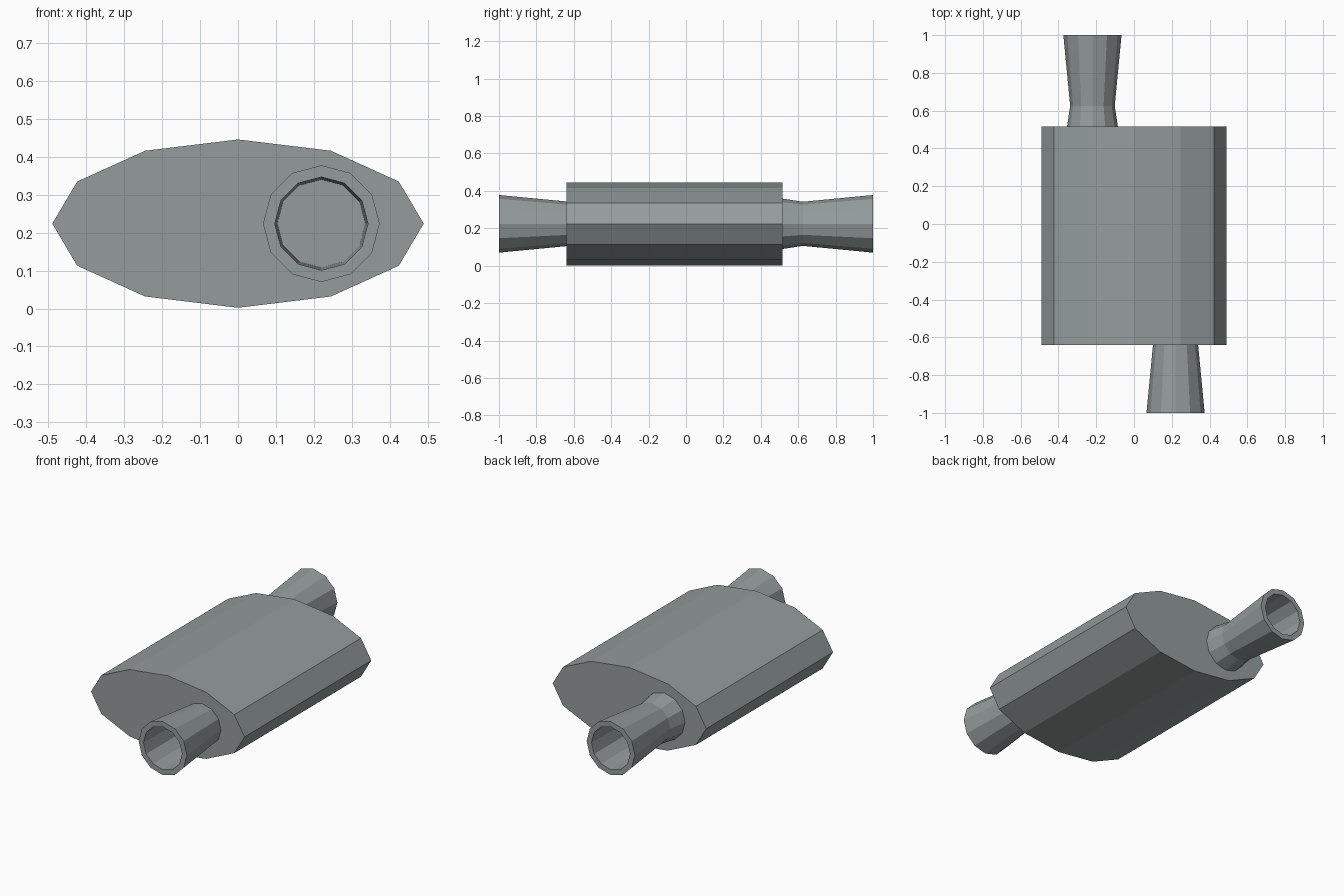
import bpy
import bmesh
import math

if "Cube" in bpy.data.objects:
    bpy.data.objects.remove(bpy.data.objects["Cube"])

SIDES = 12
MID_Z = 0.224

metal = bpy.data.materials.new("grey metal")
metal.diffuse_color = (0.30, 0.335, 0.335, 1)
metal.use_nodes = True
metal.node_tree.nodes["Principled BSDF"].inputs["Base Color"].default_value = metal.diffuse_color


def loft(name, rings, cx):
    """Join 12-sided rings (y, x radius, z radius) along y and cap both ends."""
    bm = bmesh.new()
    loops = []
    for y, rx, rz in rings:
        loops.append([bm.verts.new((cx + rx * math.cos(2 * math.pi * i / SIDES), y,
                                    MID_Z + rz * math.sin(2 * math.pi * i / SIDES)))
                      for i in range(SIDES)])
    for a, b in zip(loops, loops[1:]):
        for i in range(SIDES):
            j = (i + 1) % SIDES
            bm.faces.new((a[i], a[j], b[j], b[i]))
    bm.faces.new(loops[0])
    bm.faces.new(loops[-1])
    bmesh.ops.recalc_face_normals(bm, faces=bm.faces)
    mesh = bpy.data.meshes.new(name)
    bm.to_mesh(mesh)
    bm.free()
    mesh.materials.append(metal)
    obj = bpy.data.objects.new(name, mesh)
    bpy.context.collection.objects.link(obj)
    return obj


# Oval silencer body
loft("muffler_body", [(-0.64, 0.49, 0.222), (0.515, 0.49, 0.222)], 0)

# Flared hollow pipes: base, waist, mouth, rim, inner wall down to the waist
profile = [(0.50, 0.137), (0.625, 0.118), (1.0, 0.154), (1.0, 0.123), (0.63, 0.116)]
for name, side in (("front_pipe", -1), ("rear_pipe", 1)):
    loft(name, [(side * y, r, r) for y, r in profile], -side * 0.22)
